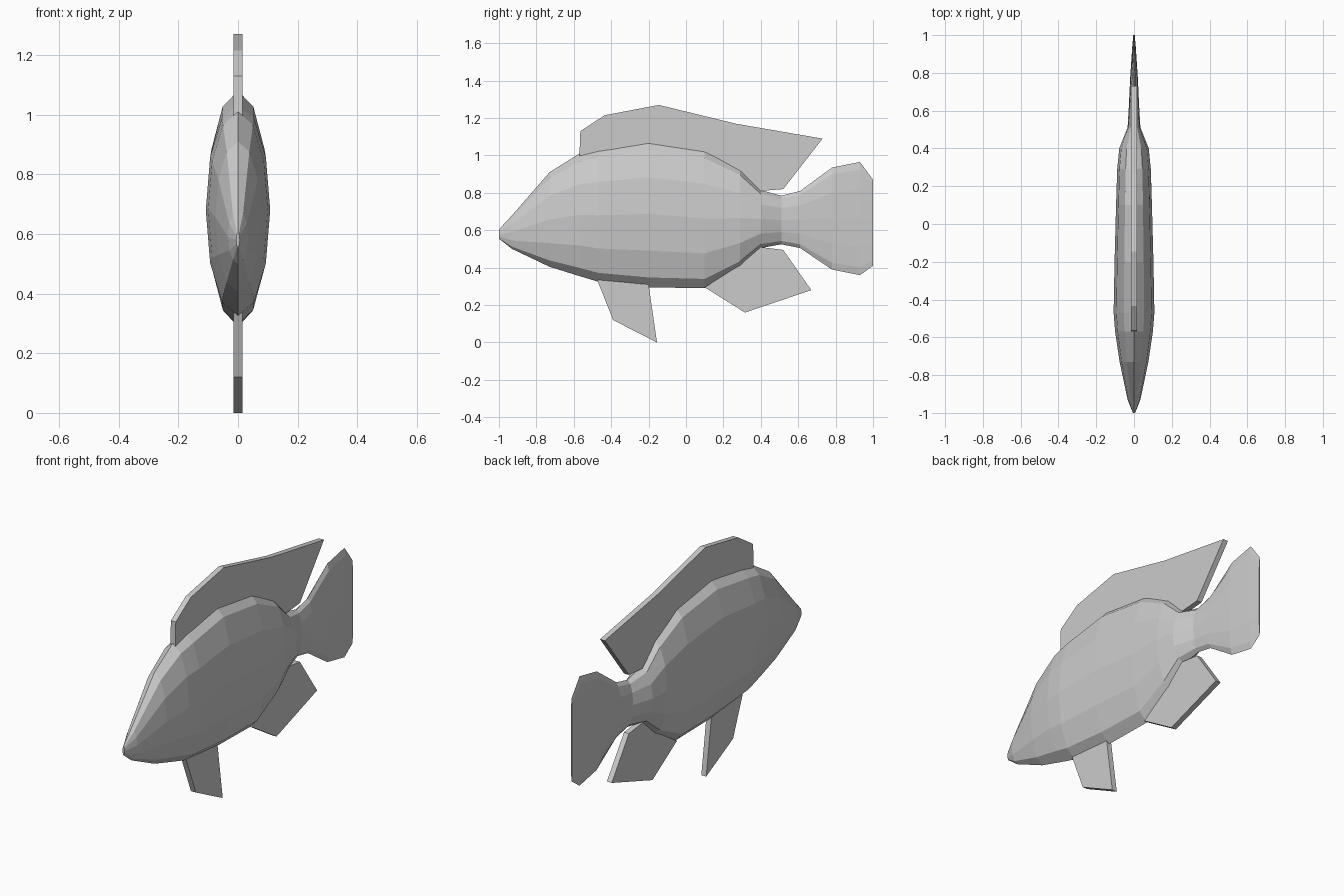
import bpy, bmesh, math

if "Cube" in bpy.data.objects:
    bpy.data.objects.remove(bpy.data.objects["Cube"])


def finish(name, bm):
    bmesh.ops.recalc_face_normals(bm, faces=bm.faces[:])
    mesh = bpy.data.meshes.new(name)
    bm.to_mesh(mesh)
    bm.free()
    obj = bpy.data.objects.new(name, mesh)
    bpy.context.collection.objects.link(obj)
    return obj


def loft(name, sections, sides=12):
    """Elliptical rings along y: (y, bottom z, top z, half width)."""
    bm = bmesh.new()
    rings = []
    for y, lo, hi, w in sections:
        mid, h = (lo + hi) / 2, (hi - lo) / 2
        angles = [2 * math.pi * i / sides for i in range(sides)]
        rings.append([bm.verts.new((w * math.sin(a), y, mid + h * math.cos(a)))
                      for a in angles])
    for a, b in zip(rings, rings[1:]):
        for i in range(sides):
            j = (i + 1) % sides
            bm.faces.new((a[i], a[j], b[j], b[i]))
    bm.faces.new(rings[0])
    bm.faces.new(rings[-1])
    return finish(name, bm)


def fin(name, outline, half=0.015):
    """Flat plate with a (y, z) outline, centred on x = 0."""
    bm = bmesh.new()
    face = bm.faces.new([bm.verts.new((-half, y, z)) for y, z in outline])
    new = bmesh.ops.extrude_face_region(bm, geom=[face])["geom"]
    verts = [v for v in new if isinstance(v, bmesh.types.BMVert)]
    bmesh.ops.translate(bm, verts=verts, vec=(2 * half, 0, 0))
    return finish(name, bm)


# Body, narrowing at the tail root and flaring into the tail
loft("fish_body", [
    (-1.00, 0.555, 0.605, 0.006),
    (-0.93, 0.50, 0.68, 0.034),
    (-0.73, 0.405, 0.91, 0.076),
    (-0.57, 0.355, 1.01, 0.100),
    (-0.47, 0.325, 1.035, 0.108),
    (-0.20, 0.295, 1.08, 0.103),
    (0.10, 0.29, 1.035, 0.095),
    (0.29, 0.40, 0.93, 0.089),
    (0.40, 0.505, 0.815, 0.078),
    (0.51, 0.525, 0.785, 0.034),
    (0.61, 0.505, 0.81, 0.028),
    (0.78, 0.39, 0.935, 0.020),
    (0.93, 0.36, 0.965, 0.010),
    (1.00, 0.41, 0.87, 0.004),
])

# Back fin
fin("dorsal_fin", [
    (-0.57, 0.99), (-0.565, 1.13), (-0.435, 1.215), (-0.145, 1.27),
    (0.265, 1.17), (0.73, 1.09), (0.52, 0.82), (0.40, 0.81),
    (0.29, 0.915), (0.10, 1.01), (-0.20, 1.05), (-0.47, 1.01),
])

# Lower fins
fin("anal_fin", [
    (0.10, 0.295), (0.315, 0.16), (0.67, 0.28), (0.52, 0.495),
    (0.40, 0.51), (0.29, 0.415),
])
fin("ventral_fin", [
    (-0.475, 0.335), (-0.39, 0.12), (-0.155, 0.0), (-0.20, 0.31),
])
